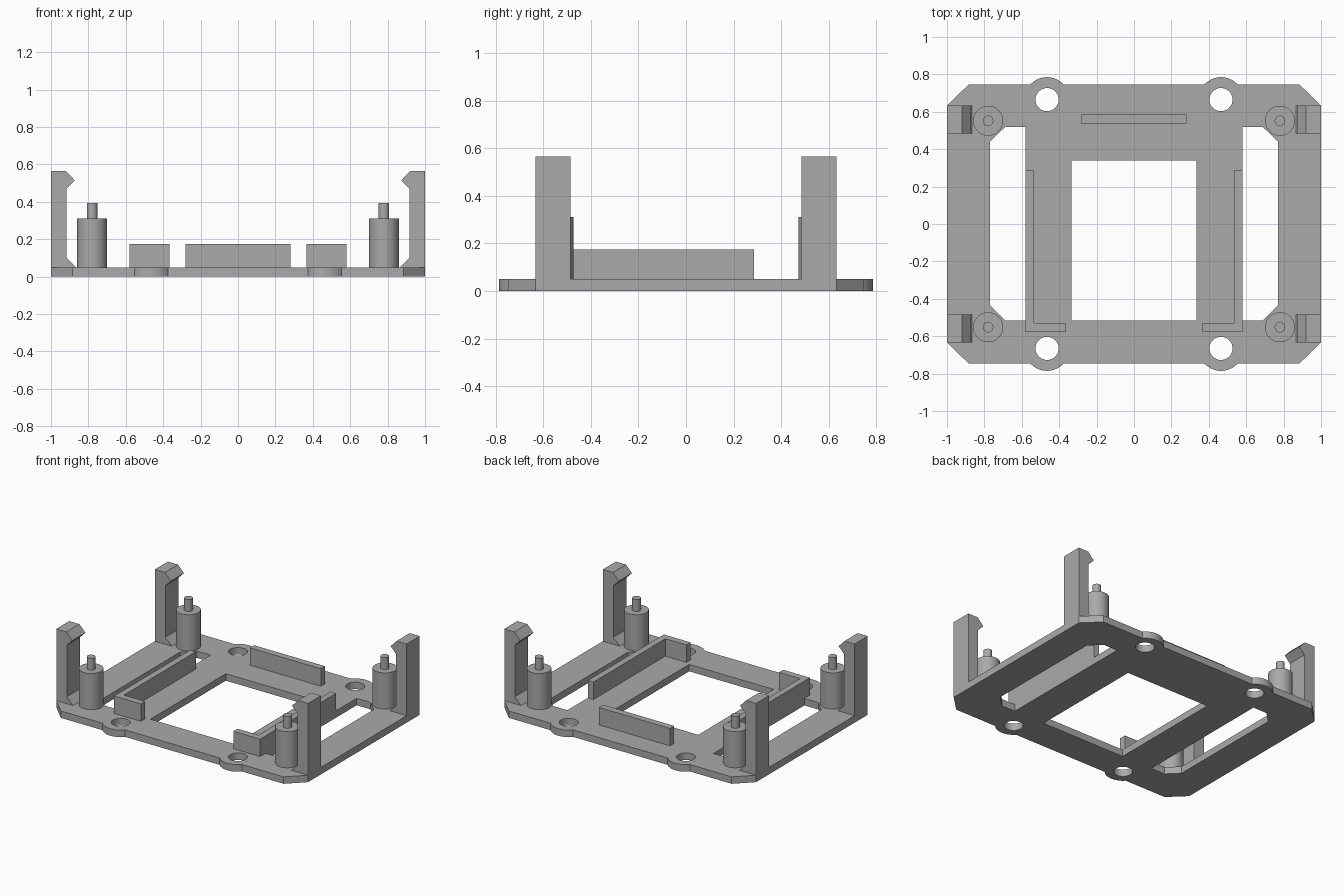
import bpy, bmesh, math
from mathutils import Vector

if "Cube" in bpy.data.objects:
    bpy.data.objects.remove(bpy.data.objects["Cube"])

grey = bpy.data.materials.new("matte grey")
grey.use_nodes = True
colour = (0.4, 0.4, 0.4, 1)
grey.diffuse_color = colour
grey.node_tree.nodes["Principled BSDF"].inputs["Base Color"].default_value = colour

T = 0.05  # plate thickness


def finish(name, bm, smooth=False):
    bmesh.ops.remove_doubles(bm, verts=bm.verts, dist=0.0001)
    bmesh.ops.recalc_face_normals(bm, faces=bm.faces)
    mesh = bpy.data.meshes.new(name)
    bm.to_mesh(mesh)
    bm.free()
    mesh.materials.clear()
    mesh.materials.append(grey)
    ob = bpy.data.objects.new(name, mesh)
    bpy.context.collection.objects.link(ob)
    if smooth:
        bpy.ops.object.select_all(action='DESELECT')
        ob.select_set(True)
        bpy.context.view_layer.objects.active = ob
        bpy.ops.object.shade_smooth_by_angle(angle=math.radians(30))
    return ob


def prism(name, points, direction):
    """Extrude a closed 3D polygon along a direction."""
    bm = bmesh.new()
    face = bm.faces.new([bm.verts.new(p) for p in points])
    top = bmesh.ops.extrude_face_region(bm, geom=[face], use_keep_orig=True)
    moved = [v for v in top["geom"] if isinstance(v, bmesh.types.BMVert)]
    bmesh.ops.translate(bm, verts=moved, vec=Vector(direction))
    return finish(name, bm)


def arc(cx, cy, r, start, end, n):
    angles = [start + (end - start) * i / n for i in range(n + 1)]
    return [(cx + r * math.cos(a), cy + r * math.sin(a)) for a in angles]


def filled_plate(name, loops, thickness):
    """Flat plate from an outline and its holes."""
    curve = bpy.data.curves.new(name, 'CURVE')
    curve.dimensions = '2D'
    curve.fill_mode = 'BOTH'
    curve.extrude = thickness / 2
    for loop in loops:
        spline = curve.splines.new('POLY')
        spline.points.add(len(loop) - 1)
        for point, (x, y) in zip(spline.points, loop):
            point.co = (x, y, 0, 1)
        spline.use_cyclic_u = True
    temp = bpy.data.objects.new(name + " outline", curve)
    bpy.context.collection.objects.link(temp)
    bpy.context.view_layer.update()
    graph = bpy.context.evaluated_depsgraph_get()
    mesh = bpy.data.meshes.new_from_object(temp.evaluated_get(graph))
    bm = bmesh.new()
    bm.from_mesh(mesh)
    bmesh.ops.translate(bm, verts=bm.verts, vec=(0, 0, thickness / 2))
    bpy.data.objects.remove(temp)
    bpy.data.meshes.remove(mesh)
    return finish(name, bm, smooth=True)


# Base plate outline: chamfered corners and rounded screw ears
ear_x, ear_y, ear_r, edge_y = 0.465, 0.665, 0.12, 0.745
a = math.asin((edge_y - ear_y) / ear_r)
half = [(1, 0.633), (0.885, edge_y)]
for x in (ear_x, -ear_x):
    half += arc(x, ear_y, ear_r, a, math.pi - a, 20)
half += [(-0.885, edge_y), (-1, 0.633)]
loops = [half + [(-x, -y) for x, y in half]]

# Central window, side slots and screw holes
loops.append([(-0.335, -0.515), (0.335, -0.515), (0.335, 0.34), (-0.335, 0.34)])
slot = [(0.58, -0.515), (0.69, -0.515), (0.77, -0.435),
        (0.77, 0.44), (0.69, 0.518), (0.58, 0.518)]
for s in (1, -1):
    loops.append([(s * x, y) for x, y in slot])
    for t in (1, -1):
        loops.append(arc(s * ear_x, t * ear_y, 0.062, 0, math.tau, 32)[:-1])
filled_plate("base_plate", loops, T)

# Corner clips with hooked tips and stepped posts
clip = [(1, T), (1, 0.565), (0.92, 0.565), (0.873, 0.515),
        (0.917, 0.47), (0.917, 0.1), (0.867, T)]
post = [(0, T), (0.08, T), (0.08, 0.31), (0.028, 0.31), (0.028, 0.395), (0, 0.395)]
for sx, side in ((1, "left"), (-1, "right")):
    for sy, end in ((1, "back"), (-1, "front")):
        prism(f"clip_{end}_{side}", [(sx * x, sy * 0.485, z) for x, z in clip],
              (0, sy * 0.148, 0))
        bm = bmesh.new()
        verts = [bm.verts.new((r, 0, z)) for r, z in post]
        edges = [bm.edges.new(pair) for pair in zip(verts, verts[1:])]
        bmesh.ops.spin(bm, geom=verts + edges, cent=(0, 0, 0), axis=(0, 0, 1),
                       angle=math.tau, steps=40)
        bmesh.ops.translate(bm, verts=bm.verts, vec=(sx * 0.78, sy * 0.552, 0))
        finish(f"post_{end}_{side}", bm, smooth=True)

    # L-shaped retaining wall
    ell = [(0.58, 0.285), (0.535, 0.285), (0.535, -0.53),
           (0.367, -0.53), (0.367, -0.578), (0.58, -0.578)]
    prism(f"corner_wall_{side}", [(sx * x, y, T) for x, y in ell], (0, 0, 0.125))

# Straight retaining wall at the back
prism("back_wall", [(-0.282, 0.537, T), (0.282, 0.537, T),
                    (0.282, 0.585, T), (-0.282, 0.585, T)], (0, 0, 0.125))
